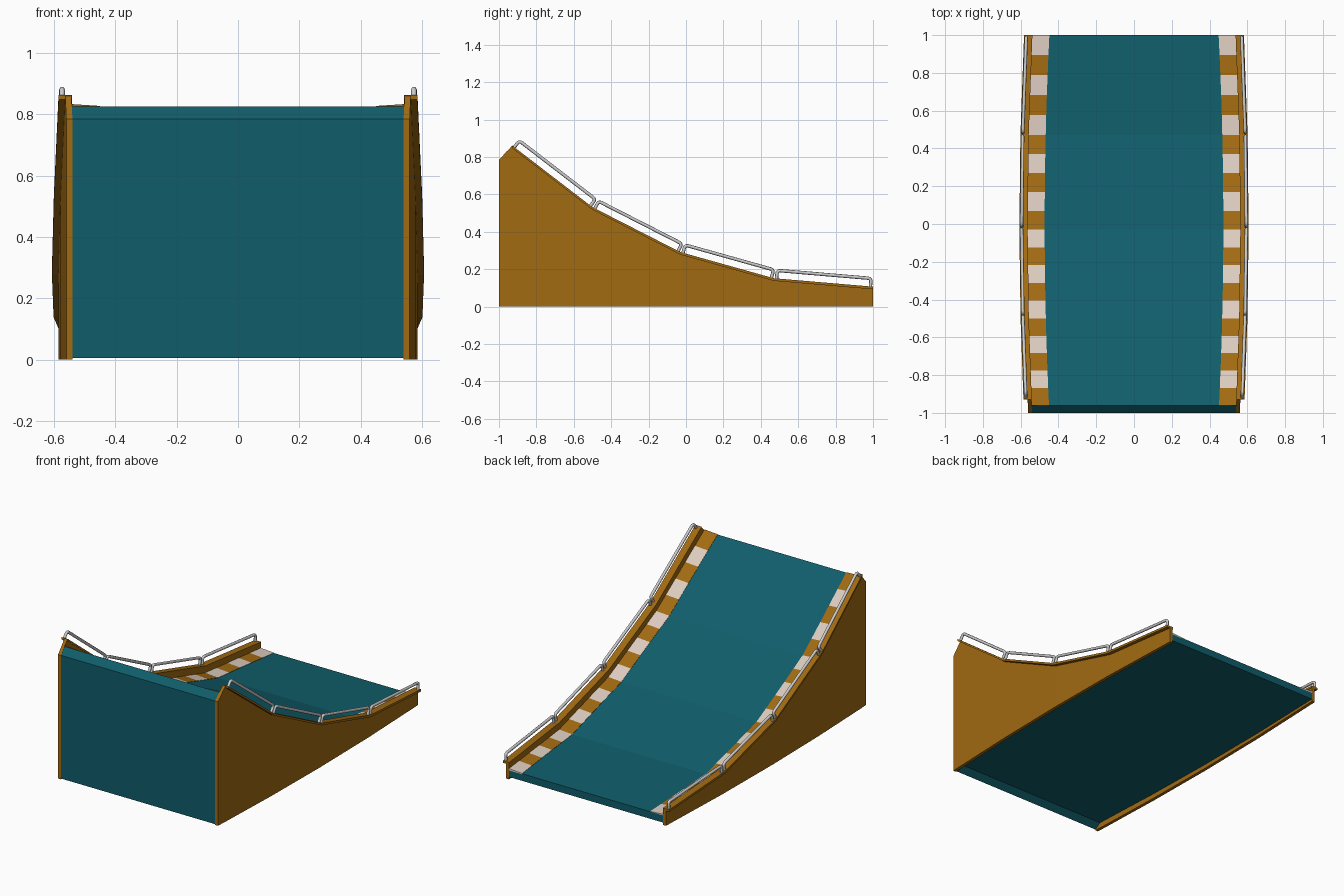
import bpy, bmesh
from mathutils import Vector

if "Cube" in bpy.data.objects:
    bpy.data.objects.remove(bpy.data.objects["Cube"])


def material(name, rgb):
    m = bpy.data.materials.new(name)
    m.diffuse_color = (*rgb, 1)
    m.use_nodes = True
    m.node_tree.nodes["Principled BSDF"].inputs["Base Color"].default_value = m.diffuse_color
    return m


TEAL = material("teal", (0.005, 0.11, 0.145))
ORANGE = material("orange", (0.36, 0.145, 0.006))
CREAM = material("cream", (0.72, 0.60, 0.52))

# Shared side profile (y, z) of the top edge of the side walls
TOP = [(-0.93, 0.86), (-0.5, 0.53), (-0.03, 0.29), (0.47, 0.15), (1.0, 0.105)]
# Running surface of the ramp
DECK = [(-0.96, 0.825), (-0.5, 0.48), (-0.03, 0.24), (0.47, 0.1), (1.0, 0.06)]


def wall_x(y):
    """Inner face of the side wall: the plan bulges slightly in the middle."""
    return 0.565 - 0.025 * y * y


def loft(bm, rings, mat=0):
    """Skin a list of equal-length rings and cap both ends."""
    vs = [[bm.verts.new(p) for p in r] for r in rings]
    n = len(vs[0])
    faces = [bm.faces.new(vs[0]), bm.faces.new(vs[-1][::-1])]
    for a, b in zip(vs, vs[1:]):
        for i in range(n):
            j = (i + 1) % n
            faces.append(bm.faces.new((a[i], a[j], b[j], b[i])))
    for f in faces:
        f.material_index = mat


def finish(bm, name, mats):
    bmesh.ops.recalc_face_normals(bm, faces=bm.faces)
    me = bpy.data.meshes.new(name)
    bm.to_mesh(me)
    bm.free()
    for m in mats:
        me.materials.append(m)
    ob = bpy.data.objects.new(name, me)
    bpy.context.collection.objects.link(ob)
    return ob


# Ramp body: front wall, bevelled lip, running deck, low back wall, underside
bm = bmesh.new()
rings = []
for y, zt in [(-1.0, 0.785)] + DECK:
    zb = 0.005 if y == -1 else 0.025 - 0.01 * y
    x = wall_x(y)
    rings.append([(-x, y, zb), (-x, y, zt), (x, y, zt), (x, y, zb)])
loft(bm, rings)
finish(bm, "ramp_body", [TEAL])


def rounded_path(pts, r=0.018, steps=4):
    """Polyline with its inner corners rounded off."""
    out = [pts[0]]
    for a, b, c in zip(pts, pts[1:], pts[2:]):
        p = b + (a - b).normalized() * r
        q = b + (c - b).normalized() * r
        for i in range(steps + 1):
            t = i / steps
            out.append(p * (1 - t) ** 2 + b * 2 * t * (1 - t) + q * t * t)
    return out + [pts[-1]]


for side, s in (("left", -1), ("right", 1)):
    # Side wall standing on the ground
    bm = bmesh.new()
    rings = []
    for y, z in [(-1.0, 0.785)] + TOP:
        a, b = s * wall_x(y), s * (wall_x(y) + 0.02)
        rings.append([(a, y, 0), (a, y, z), (b, y, z), (b, y, 0)])
    loft(bm, rings)
    finish(bm, side + "_wall", [ORANGE])

    # Thin cap flange overhanging outwards
    bm = bmesh.new()
    rings = []
    for y, z in TOP:
        a, b = s * (wall_x(y) - 0.002), s * (wall_x(y) + 0.042)
        rings.append([(a, y, z - 0.012), (a, y, z + 0.002),
                      (b, y, z + 0.002), (b, y, z - 0.012)])
    loft(bm, rings)
    finish(bm, side + "_wall_cap", [ORANGE])

    # Striped edge: five alternating blocks per deck segment
    bm = bmesh.new()
    k = 0
    for p, q in zip(DECK, DECK[1:]):
        for i in range(5):
            rings = []
            for t in (i / 5, (i + 1) / 5):
                y = p[0] + (q[0] - p[0]) * t
                z = p[1] + (q[1] - p[1]) * t
                a, b = s * (wall_x(y) - 0.092), s * wall_x(y)
                rings.append([(a, y, z - 0.004), (a, y, z + 0.002),
                              (b, y, z + 0.008), (b, y, z - 0.004)])
            loft(bm, rings, k % 2)
            k += 1
    finish(bm, side + "_striped_edge", [ORANGE, CREAM])

    # Bent tube handrails, one per wall segment
    for n, (p, q) in enumerate(zip(TOP, TOP[1:])):
        a = Vector((s * (wall_x(p[0]) + 0.03), *p))
        b = Vector((s * (wall_x(q[0]) + 0.03), *q))
        d = (b - a).normalized()
        up = Vector((0, -d.z, d.y)).normalized() * 0.045
        a, b = a + d * 0.014, b - d * 0.014
        cu = bpy.data.curves.new("handrail", 'CURVE')
        cu.dimensions = '3D'
        cu.bevel_depth = 0.009
        cu.bevel_resolution = 2
        cu.use_fill_caps = True
        path = rounded_path([a - up * 0.1, a + up, b + up, b - up * 0.1])
        sp = cu.splines.new('POLY')
        sp.points.add(len(path) - 1)
        for pt, co in zip(sp.points, path):
            pt.co = (*co, 1)
        sp.use_smooth = True
        ob = bpy.data.objects.new(f"{side}_handrail_{n + 1}", cu)
        bpy.context.collection.objects.link(ob)
        cu.materials.append(None)
